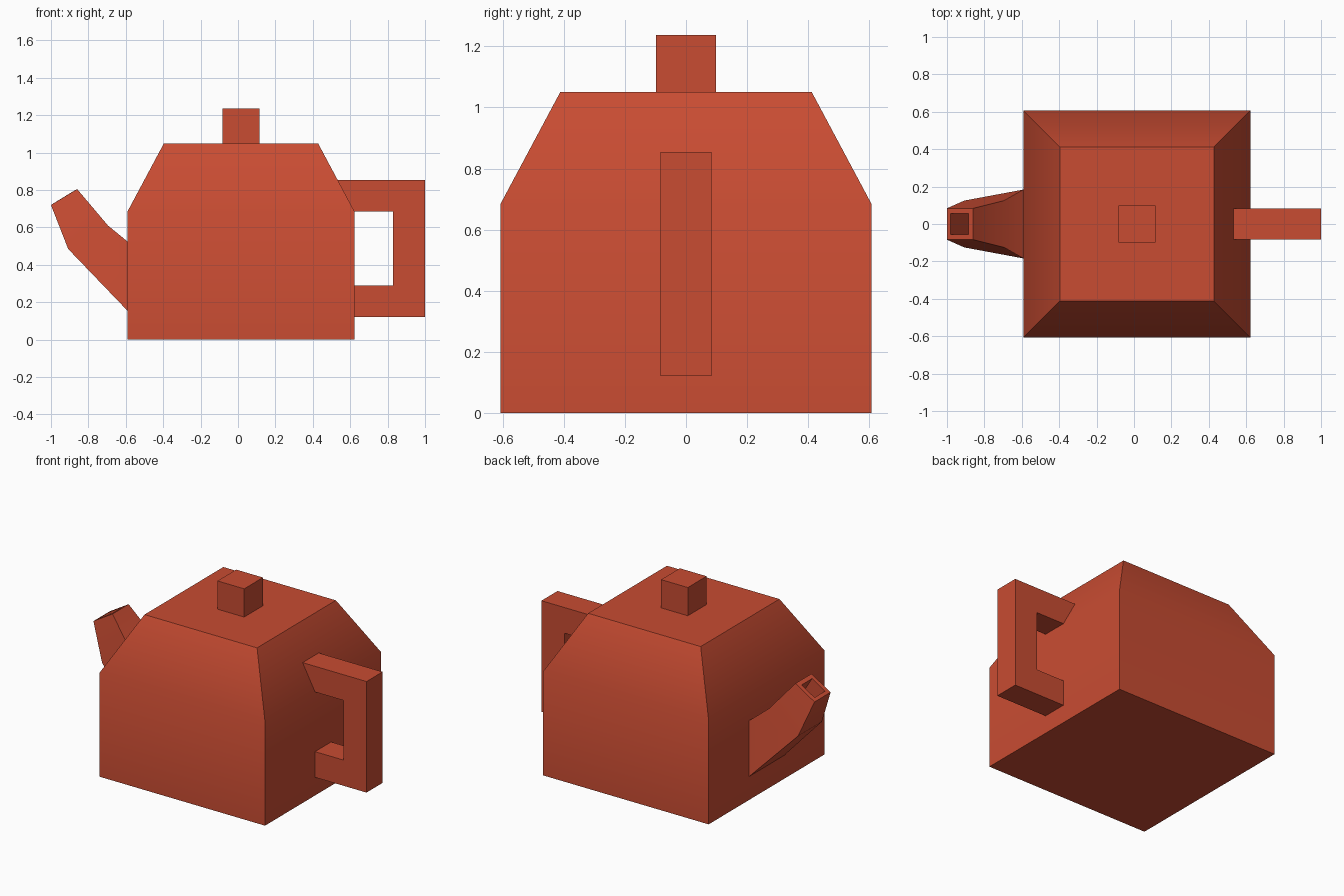
import bpy
import bmesh
from math import radians

# Remove the default cube
cube = bpy.data.objects.get("Cube")
if cube:
    bpy.data.objects.remove(cube, do_unlink=True)

# Terracotta finish
COLOUR = (0.58, 0.072, 0.032, 1)
terracotta = bpy.data.materials.new("terracotta_red")
terracotta.use_nodes = True
terracotta.diffuse_color = COLOUR
shader = terracotta.node_tree.nodes["Principled BSDF"]
shader.inputs["Base Color"].default_value = COLOUR


def loft(name, rings, cap_start=False, cap_end=False):
    """Skin four-sided rings, each given as (x, z), (x, z), half width in y."""
    bm = bmesh.new()
    loops = []
    for a, b, w in rings:
        corners = ((a, -w), (b, -w), (b, w), (a, w))
        loops.append([bm.verts.new((p[0], y, p[1])) for p, y in corners])
    for low, high in zip(loops, loops[1:]):
        for i in range(4):
            j = (i + 1) % 4
            bm.faces.new((low[i], low[j], high[j], high[i]))
    if cap_start:
        bm.faces.new(loops[0][::-1])
    if cap_end:
        bm.faces.new(loops[-1])
    bmesh.ops.recalc_face_normals(bm, faces=bm.faces)

    mesh = bpy.data.meshes.new(name)
    bm.to_mesh(mesh)
    bm.free()
    mesh.materials.append(terracotta)
    obj = bpy.data.objects.new(name, mesh)
    bpy.context.collection.objects.link(obj)
    bpy.ops.object.select_all(action="DESELECT")
    obj.select_set(True)
    bpy.context.view_layer.objects.active = obj
    bpy.ops.object.shade_smooth_by_angle(angle=radians(30))
    return obj


CENTRE = 0.016


def level(z, half):
    """Horizontal square ring around the pot's axis."""
    return (CENTRE - half, z), (CENTRE + half, z), half


# Square pot with sloping shoulders
loft("body", [level(0, 0.607), level(0.685, 0.607), level(1.05, 0.412)],
     cap_start=True, cap_end=True)

# Lid knob
loft("lid_knob", [level(1.05, 0.098), level(1.237, 0.098)], cap_end=True)

# Squared handle, its upper arm meeting the shoulder slope
loft("handle", [
    ((0.53, 0.855), (0.622, 0.685), 0.084),
    ((1.0, 0.855), (0.83, 0.685), 0.084),
    ((1.0, 0.12), (0.83, 0.29), 0.084),
    ((0.622, 0.12), (0.622, 0.29), 0.084),
])

# Bent spout with a rim and a hollow mouth
loft("spout", [
    ((-0.591, 0.155), (-0.591, 0.525), 0.184),
    ((-0.908, 0.485), (-0.695, 0.61), 0.125),
    ((-1.0, 0.72), (-0.86, 0.805), 0.084),
    ((-0.98, 0.733), (-0.885, 0.791), 0.055),
    ((-0.886, 0.579), (-0.791, 0.637), 0.055),
], cap_end=True)
